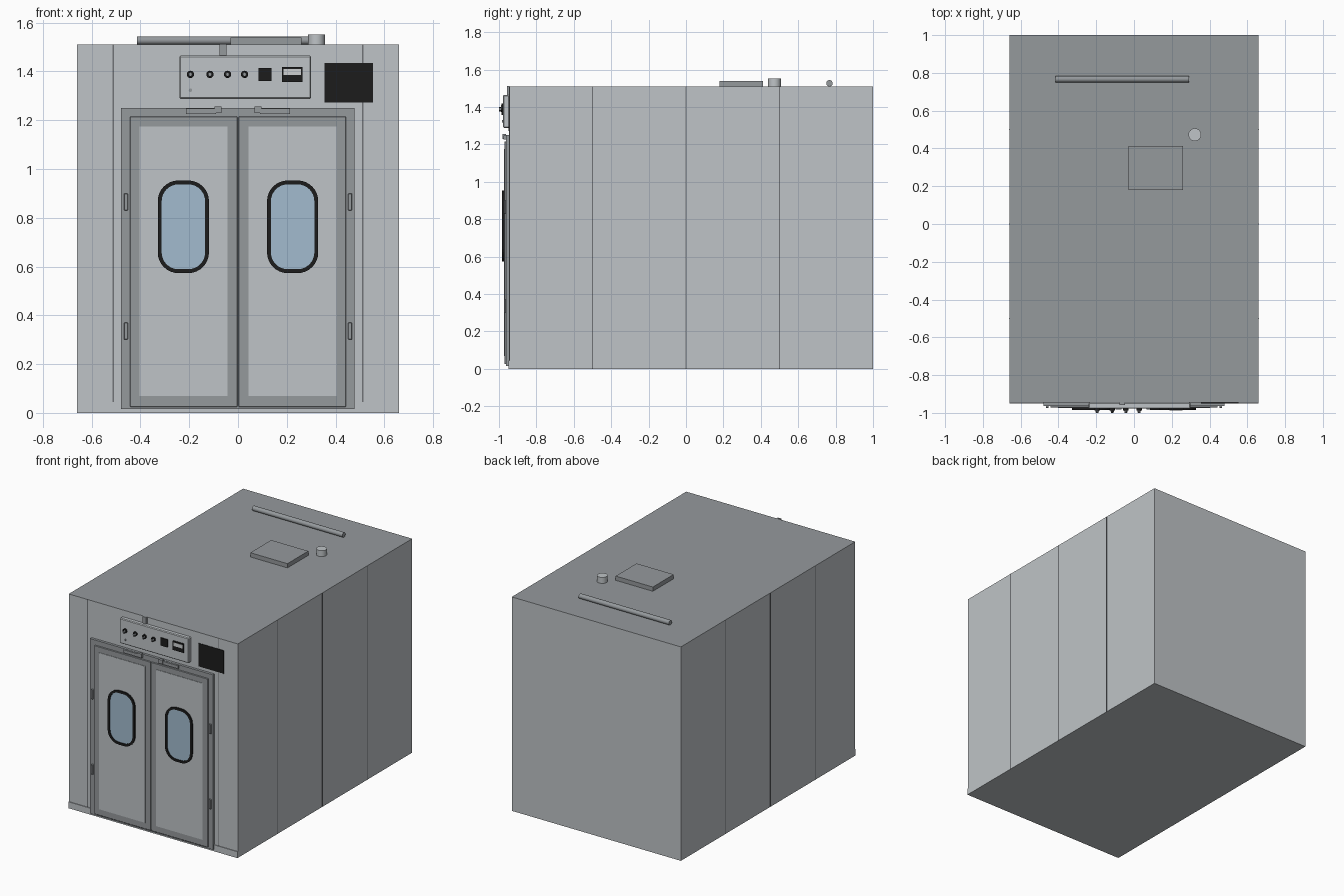
import bpy, bmesh, math
from mathutils import Matrix

if "Cube" in bpy.data.objects:
    bpy.data.objects.remove(bpy.data.objects["Cube"])


def material(name, r, g, b):
    m = bpy.data.materials.new(name)
    m.diffuse_color = (r, g, b, 1)
    m.use_nodes = True
    m.node_tree.nodes["Principled BSDF"].inputs["Base Color"].default_value = m.diffuse_color
    return m


STEEL = material("light steel", 0.52, 0.55, 0.57)
GREY = material("dark steel", 0.30, 0.32, 0.335)
SEAM = material("seam grey", 0.16, 0.17, 0.18)
BLACK = material("black", 0.012, 0.012, 0.012)
GLASS = material("blue glass", 0.36, 0.50, 0.62)
WHITE = material("pale label", 0.62, 0.64, 0.65)


def finish(bm, name, mats):
    bmesh.ops.recalc_face_normals(bm, faces=bm.faces)
    me = bpy.data.meshes.new(name)
    bm.to_mesh(me)
    bm.free()
    for m in mats:
        me.materials.append(m)
    ob = bpy.data.objects.new(name, me)
    bpy.context.collection.objects.link(ob)
    return ob


def box(name, x0, x1, y0, y1, z0, z1, mat, bevel=0):
    bm = bmesh.new()
    bmesh.ops.create_cube(bm, size=1)
    for v in bm.verts:
        v.co.x = (x0, x1)[v.co.x > 0]
        v.co.y = (y0, y1)[v.co.y > 0]
        v.co.z = (z0, z1)[v.co.z > 0]
    if bevel:
        bmesh.ops.bevel(bm, geom=bm.edges[:], offset=bevel, segments=1, affect='EDGES')
    return finish(bm, name, [mat])


def cylinder(name, center, r, length, axis, mat, r2=None, n=24):
    bm = bmesh.new()
    bmesh.ops.create_cone(bm, cap_ends=True, segments=n, radius1=r,
                          radius2=r if r2 is None else r2, depth=length)
    rot = {'X': Matrix.Rotation(math.pi / 2, 4, 'Y'),
           'Y': Matrix.Rotation(math.pi / 2, 4, 'X'), 'Z': Matrix()}[axis]
    bmesh.ops.transform(bm, matrix=Matrix.Translation(center) @ rot, verts=bm.verts)
    ob = finish(bm, name, [mat])
    for p in ob.data.polygons:
        p.use_smooth = len(p.vertices) == 4
    return ob


def rounded(cx, cz, hw, hh, r, n=8):
    """Outline of a rounded rectangle in the XZ plane."""
    pts = []
    for k, (sx, sz) in enumerate(((1, 1), (-1, 1), (-1, -1), (1, -1))):
        for i in range(n + 1):
            a = math.pi / 2 * (k + i / n)
            pts.append((cx + sx * (hw - r) + r * math.cos(a),
                        cz + sz * (hh - r) + r * math.sin(a)))
    return pts


def window(side, cx, cz, hw, hh, r, rim, y_front, y_back):
    outer = rounded(cx, cz, hw, hh, r)
    inner = rounded(cx, cz, hw - rim, hh - rim, r - rim)
    bm = bmesh.new()
    rings = [[bm.verts.new((x, y, z)) for x, z in pts] for pts, y in
             ((outer, y_back), (outer, y_front), (inner, y_front), (inner, y_front + 0.006))]
    n = len(outer)
    for a, b in zip(rings, rings[1:]):
        for i in range(n):
            bm.faces.new((a[i], a[(i + 1) % n], b[(i + 1) % n], b[i]))
    bm.faces.new(rings[-1]).material_index = 1    # glass pane
    bm.faces.new(rings[0])
    finish(bm, side + "_window", [BLACK, GLASS])


# Insulated cabinet with a darker roof
F, TOP = -0.945, 1.51
cabinet = box("cabinet", -0.66, 0.66, F, 1.0, 0, TOP, STEEL)
cabinet.data.materials.append(GREY)
for p in cabinet.data.polygons:
    if p.normal.z > 0.5:
        p.material_index = 1
box("kick_plate", -0.66, 0.66, F - 0.005, F, 0, 0.045, STEEL)

# Panel joints on the sides and the front
for s, side in ((-1, "left"), (1, "right")):
    for i, y in enumerate((-0.5, 0.0, 0.5)):
        a, b = sorted((s * 0.659, s * 0.661))
        box(f"{side}_joint_{i}", a, b, y - 0.003, y + 0.003, 0, TOP, SEAM)
    x = s * 0.512
    box(side + "_front_joint", x - 0.003, x + 0.003, F - 0.001, F, 0.045, TOP, SEAM)

# Door frame: two jambs, a head and a sill
Y1 = F - 0.018
box("left_jamb", -0.48, -0.44, Y1, F, 0.015, 1.25, GREY)
box("right_jamb", 0.44, 0.478, Y1, F, 0.015, 1.25, GREY)
box("door_head", -0.44, 0.44, Y1, F, 1.21, 1.25, GREY)
box("door_sill", -0.44, 0.44, Y1, F, 0.015, 0.03, GREY)

# Double doors, each with skin, window, hinges and closer
for s, side in ((-1, "left"), (1, "right")):
    def span(a, b):
        return sorted((s * a, s * b))
    box(side + "_door", *span(0.003, 0.443), F - 0.026, F, 0.025, 1.215, GREY, 0.002)
    box(side + "_door_skin", *span(0.043, 0.403), F - 0.029, F - 0.025, 0.07, 1.175, STEEL)
    window(side, s * 0.224, 0.763, 0.105, 0.19, 0.085, 0.016, F - 0.039, F - 0.028)
    for i, z in enumerate((0.335, 0.865)):
        box(f"{side}_hinge_{i}", *span(0.452, 0.467), F - 0.028, F - 0.017,
            z - 0.035, z + 0.035, GREY, 0.002)
    box(side + "_closer_arm", *span(0.09, 0.213), F - 0.03, Y1, 1.226, 1.248, GREY)
    box(side + "_closer_body", *span(0.067, 0.097), F - 0.036, Y1, 1.229, 1.257, GREY)
# Shadow gap where the doors meet
box("door_gap", -0.003, 0.003, F - 0.02, F, 0.03, 1.21, SEAM)

# Control panel with conduit
P = F - 0.033
box("control_panel", -0.24, 0.30, P, F, 1.288, 1.465, STEEL, 0.005)
box("conduit", -0.076, -0.047, F - 0.012, F, 1.463, 1.512, GREY)
for i, x in enumerate((-0.195, -0.115, -0.043, 0.027)):
    cylinder(f"knob_base_{i}", (x, P - 0.005, 1.388), 0.015, 0.010, 'Y', BLACK)
    cylinder(f"knob_cap_{i}", (x, P - 0.016, 1.388), 0.009, 0.012, 'Y', GREY, 0.007)
    box(f"knob_grip_{i}", x - 0.003, x + 0.003, -1.0, P, 1.376, 1.400, BLACK)
cylinder("pilot_lamp", (-0.195, P - 0.003, 1.323), 0.007, 0.006, 'Y', GREY)
box("timer", 0.085, 0.138, P - 0.008, P, 1.361, 1.415, BLACK)
box("controller", 0.18, 0.265, P - 0.008, P, 1.356, 1.419, BLACK)
box("controller_display", 0.187, 0.258, P - 0.010, P - 0.007, 1.386, 1.411, WHITE)

# Air grille
box("air_grille", 0.355, 0.553, F - 0.004, F, 1.272, 1.435, BLACK)

# Roof fittings
cylinder("roof_pipe", (-0.0625, 0.767, 1.527), 0.017, 0.705, 'X', GREY)
box("roof_hatch", -0.03, 0.26, 0.18, 0.413, TOP, 1.54, GREY)
cylinder("roof_vent", (0.322, 0.473, 1.53), 0.034, 0.044, 'Z', STEEL)
